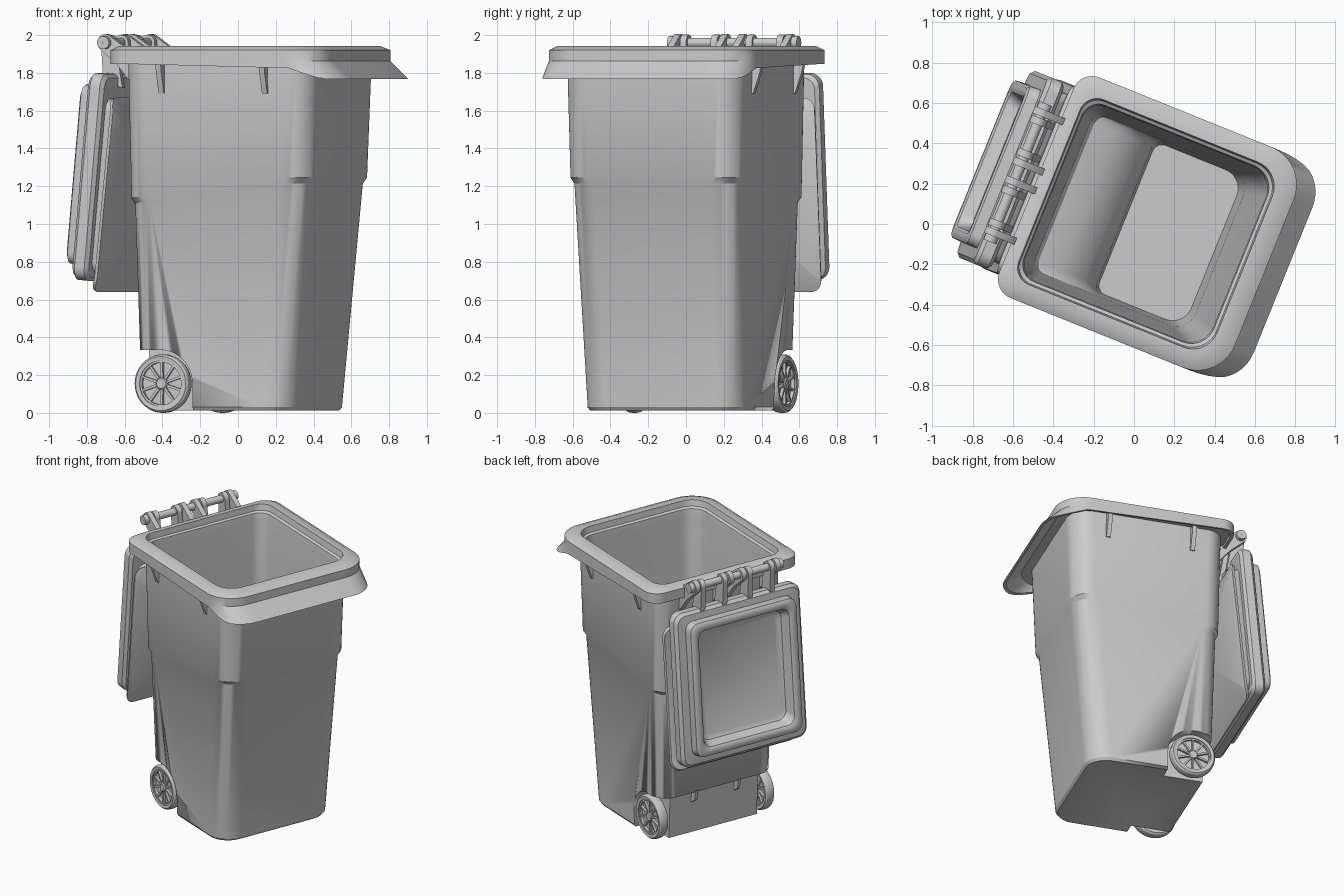
import bpy, bmesh, math
from math import sin, cos, pi, radians

if "Cube" in bpy.data.objects:
    bpy.data.objects.remove(bpy.data.objects["Cube"])

A = radians(-22)          # the whole bin is turned about z
VC = 0.02                 # sideways offset of the bin's centre line


def place(u, v, z):
    """u = back-to-front, v = sideways, z = up"""
    v += VC
    return (u * cos(A) - v * sin(A), u * sin(A) + v * cos(A), z)


def make(name, rings, loop=False, cap=True, angle=32):
    """Skin a list of equal-length closed point rings."""
    bm = bmesh.new()
    vs = [[bm.verts.new(place(*p)) for p in r] for r in rings]
    n, m = len(vs[0]), len(vs)
    for i in range(m if loop else m - 1):
        a, b = vs[i], vs[(i + 1) % m]
        for k in range(n):
            bm.faces.new((a[k], a[(k + 1) % n], b[(k + 1) % n], b[k]))
    if cap and not loop:
        bm.faces.new(vs[0])
        bm.faces.new(vs[-1])
    bmesh.ops.recalc_face_normals(bm, faces=bm.faces)
    me = bpy.data.meshes.new(name)
    bm.to_mesh(me)
    bm.free()
    ob = bpy.data.objects.new(name, me)
    bpy.context.collection.objects.link(ob)
    bpy.ops.object.select_all(action='DESELECT')
    bpy.context.view_layer.objects.active = ob
    ob.select_set(True)
    bpy.ops.object.shade_smooth_by_angle(angle=radians(angle))
    return ob


def prism(name, prof, v0, v1):
    """Extrude a (u, z) profile sideways."""
    return make(name, [[(u, v, z) for u, z in prof] for v in (v0, v1)])


def lathe(name, prof, u0, v0, z0, seg=40):
    """Turn a closed (radius, sideways) profile about a sideways axle."""
    return make(name, [[(u0 + r * cos(t), v0 + v, z0 + r * sin(t)) for r, v in prof]
                       for t in (2 * pi * i / seg for i in range(seg))], loop=True)


def rrect(a0, a1, w, r0, r1, seg=10):
    """Rounded rectangle: a from a0 to a1, b from -w to w."""
    pts = []
    for ca, cb, r, t0 in ((a1 - r1, w - r1, r1, 0), (a0 + r0, w - r0, r0, 90),
                          (a0 + r0, r0 - w, r0, 180), (a1 - r1, r1 - w, r1, 270)):
        for i in range(seg + 1):
            t = radians(t0 + 90 * i / seg)
            pts.append((ca + r * cos(t), cb + r * sin(t)))
    return pts


def smooth(x, lo, hi):
    t = min(1, max(0, (x - lo) / (hi - lo)))
    return t * t * (3 - 2 * t)


# ---- bin body: outside, rim with flared front lip, and cavity in one skin
def level(z):
    return lambda u, v: (u, v, z)


def seam(dz):
    return lambda u, v: (u, v, 1.23 + dz - 0.11 * max(0, 0.41 - u) / 0.86)


def lip(z):
    def f(u, v):
        s = smooth(u, 0.42, 0.62)
        return (u + 0.10 * s, v, z - 0.08 * s)
    return f


layers = [
    ((-.40, .44, .435, .11, .14), level(.012)),
    ((-.415, .454, .447, .12, .15), level(.03)),
    ((-.44, .56, .48, .12, .15), seam(-.015)),
    ((-.455, .578, .495, .12, .15), seam(.015)),
    ((-.47, .60, .505, .12, .15), level(1.87)),
    ((-.505, .665, .565, .10, .19), level(1.865)),
    ((-.51, .67, .57, .10, .19), lip(1.85)),
    ((-.53, .69, .59, .10, .20), lip(1.848)),
    ((-.53, .69, .59, .10, .20), level(1.862)),
    ((-.53, .69, .59, .10, .20), level(1.92)),
    ((-.495, .635, .55, .09, .17), level(1.943)),
    ((-.46, .585, .495, .09, .13), level(1.943)),
    ((-.455, .578, .488, .09, .13), level(1.90)),
    ((-.442, .562, .472, .09, .12), level(1.89)),
    ((-.436, .556, .466, .09, .12), level(1.84)),
    ((-.42, .535, .45, .08, .11), level(1.20)),
    ((-.39, .455, .42, .06, .10), level(.42)),
    ((-.37, .453, .419, .05, .10), level(.40)),
    ((-.25, .45, .418, .05, .10), level(.375)),
    ((-.12, .445, .415, .05, .10), level(.30)),
    ((-.06, .435, .41, .05, .10), level(.19)),
    ((-.05, .42, .40, .05, .10), level(.05)),
]
body = make("bin_body", [[f(u, v) for u, v in rrect(*d)] for d, f in layers])

# wheel arches and recessed back panel
WU, WZ = -0.265, 0.155
arch = [(-.6, -.1), (-.6, .332)] + \
       [(WU + .178 * sin(t), WZ + .178 * cos(t)) for t in (pi / 2 * i / 12 for i in range(13))] + \
       [(-.087, -.1)]
cutters = [prism("cutter", arch, .35, .7), prism("cutter", arch, -.7, -.35),
           prism("cutter", [(-.6, -.1), (-.6, .332), (-.375, .332), (-.355, -.1)], -.6, .6)]
for c in cutters:
    c.hide_render = True
    bpy.context.view_layer.objects.active = body
    m = body.modifiers.new("cut", 'BOOLEAN')
    m.operation, m.solver, m.object = 'DIFFERENCE', 'EXACT', c
    bpy.ops.object.modifier_move_to_index(modifier=m.name, index=0)
    bpy.ops.object.modifier_apply(modifier=m.name)
    bpy.data.objects.remove(c)

# ---- ribs under the rim and on the back panel
for s in (1, -1):
    for u in (-.24, .35):
        prof = [(.48, 1.86), (.56, 1.86), (.548, 1.80), (.51, 1.69), (.48, 1.69)]
        make("rim_rib", [[(u + d, s * v, z) for v, z in prof] for d in (-.015, .015)])
    prism("back_rib", [(-.36, .34), (-.425, .34), (-.415, .27), (-.36, .23)], s * .17 - .01, s * .17 + .01)

# ---- hinge: rod, knuckles on the rim, arms on the lid
HU, HZ = -0.63, 1.96
lathe("hinge_rod", [(.001, -.37), (.026, -.37), (.026, .37), (.001, .37)], HU, 0, HZ, 20)


def eye(r, t0, t1, n=14):
    return [(HU + r * cos(radians(t0 + (t1 - t0) * i / n)), HZ + r * sin(radians(t0 + (t1 - t0) * i / n)))
            for i in range(n + 1)]


for s in (1, -1):
    for v in (.32, .05):
        prism("hinge_knuckle", eye(.045, 70, 240) + [(-.56, 1.84), (-.46, 1.72), (-.46, 1.87), (-.51, 1.93)],
              s * v - .018, s * v + .018)
    for v in (.275, .10):
        prism("lid_arm", eye(.042, -10, 190) + [(-.66, 1.76), (-.55, 1.72)], s * v - .018, s * v + .018)
    lathe("hinge_collar", [(.001, -.02), (.034, -.02), (.034, .02), (.001, .02)], HU, s * .35, HZ, 20)

# ---- lid hanging open behind the bin (s = up the lid, n = towards the bin)
T = radians(5.3)


def lid_ring(s0, s1, w, r, n, bow=0.0):
    out = []
    for s, v in rrect(s0, s1, w, r, r, 8):
        k = n + bow * (1 - ((s + .07) / .54) ** 2)
        out.append((-.62 + k * cos(T) + s * sin(T), v, 1.245 + s * cos(T) - k * sin(T)))
    return out


rings = [
    lid_ring(-.36, .37, .31, .05, -.075), lid_ring(-.385, .395, .335, .06, -.09),
    lid_ring(-.41, .42, .36, .06, -.155), lid_ring(-.425, .435, .375, .06, -.165),
    lid_ring(-.455, .465, .405, .06, -.165), lid_ring(-.47, .48, .42, .06, -.155),
    lid_ring(-.475, .485, .425, .06, -.10), lid_ring(-.53, .53, .48, .06, -.095),
    lid_ring(-.55, .55, .50, .07, -.075), lid_ring(-.55, .55, .50, .07, -.02),
    lid_ring(-.53, .53, .48, .06, -.002), lid_ring(-.50, .42, .445, .06, .0),
    lid_ring(-.54, .40, .455, .06, .015, .07), lid_ring(-.595, .42, .50, .07, .02, .08),
    lid_ring(-.605, .43, .505, .07, .04, .08), lid_ring(-.57, .40, .475, .06, .045, .085),
]
for k in (.7, .4, .05):   # bowed outer face of the lid
    rings.append(lid_ring(-.085 - .48 * k, -.085 + .48 * k, .47 * k, .06 * k, .045, .09))
make("lid", rings)

# ---- wheels with spokes
for s in (1, -1):
    wv = s * .422
    lathe("tyre", [(.122, -.032), (.143, -.035), (.152, -.026), (.155, -.012), (.155, .012),
                   (.152, .026), (.143, .035), (.122, .032)], WU, wv, WZ, 48)
    lathe("wheel_rim", [(.112, -.025), (.125, -.025), (.125, .025), (.112, .025)], WU, wv, WZ, 48)
    lathe("wheel_web", [(.001, -.006), (.12, -.006), (.12, .006), (.001, .006)], WU, wv, WZ, 32)
    lathe("wheel_hub", [(.001, -.03), (.026, -.03), (.032, -.024), (.032, .024), (.026, .03), (.001, .03)],
          WU, wv, WZ, 24)
    for i in range(10):
        t = 2 * pi * (i + .5) / 10
        d, p = (cos(t), sin(t)), (-sin(t), cos(t))
        prof = [(WU + d[0] * r + p[0] * h, WZ + d[1] * r + p[1] * h)
                for r, h in ((.025, -.007), (.117, -.006), (.117, .006), (.025, .007))]
        prism("wheel_spoke", prof, wv - .022, wv + .022)
lathe("axle", [(.001, -.41), (.014, -.41), (.014, .41), (.001, .41)], WU, 0, WZ, 16)
